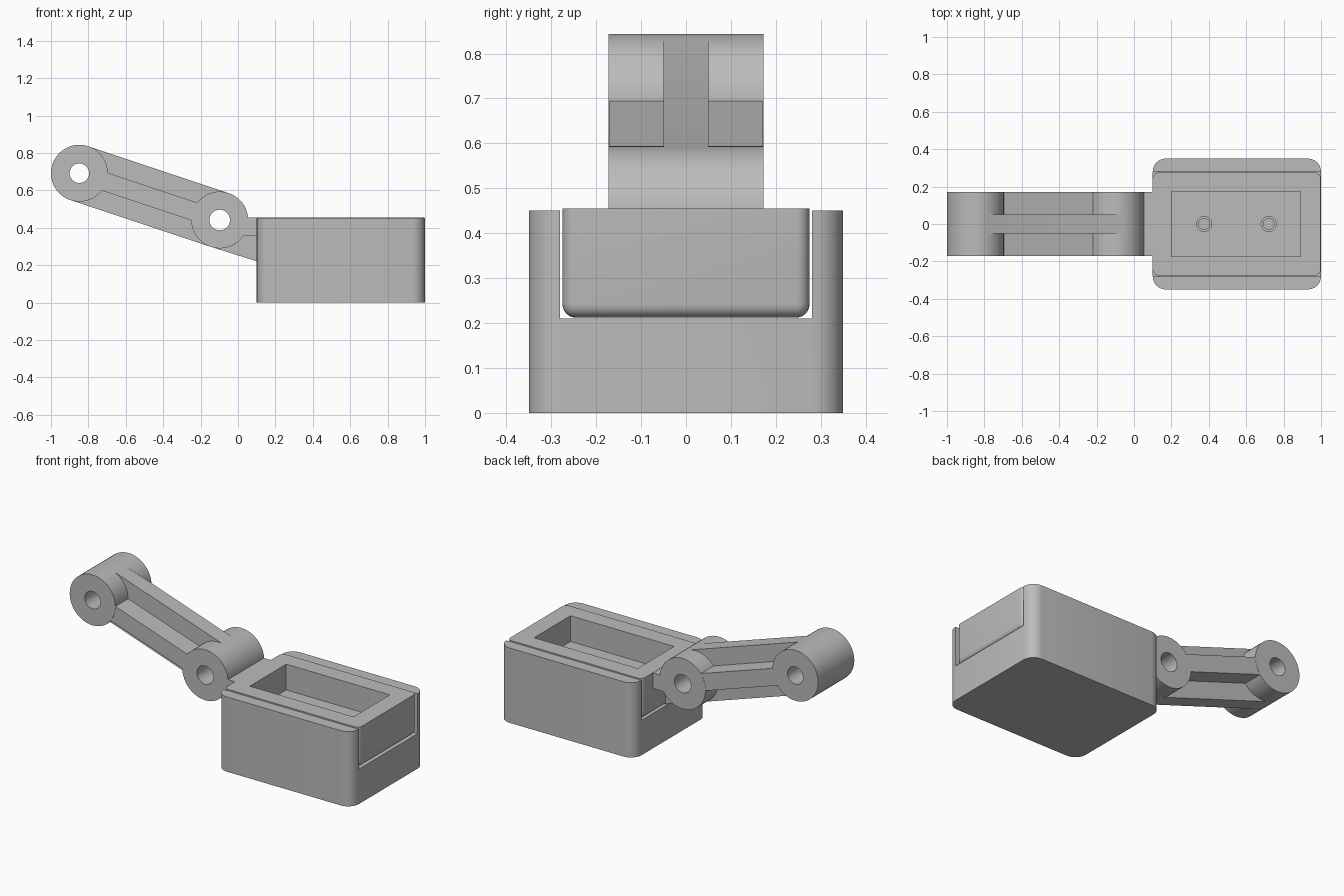
import bpy, bmesh, math
from mathutils import Vector

cube = bpy.data.objects.get("Cube")
if cube:
    bpy.data.objects.remove(cube, do_unlink=True)

grey = bpy.data.materials.new("plain_grey")
grey.use_nodes = True
grey.diffuse_color = (0.5, 0.5, 0.5, 1)
grey.node_tree.nodes["Principled BSDF"].inputs["Base Color"].default_value = (0.5, 0.5, 0.5, 1)


def finish(name, bm):
    bmesh.ops.recalc_face_normals(bm, faces=bm.faces)
    mesh = bpy.data.meshes.new(name)
    bm.to_mesh(mesh)
    bm.free()
    mesh.materials.append(grey)
    ob = bpy.data.objects.new(name, mesh)
    bpy.context.collection.objects.link(ob)
    return ob


def box(name, low, high, radius=0, rule=None):
    """Box between two corners; edges chosen by rule are rounded."""
    bm = bmesh.new()
    bmesh.ops.create_cube(bm, size=1)
    for v in bm.verts:
        v.co = [low[i] if v.co[i] < 0 else high[i] for i in range(3)]
    if radius:
        edges = [e for e in bm.edges if rule(e.verts[0].co, e.verts[1].co)]
        bmesh.ops.bevel(bm, geom=edges, offset=radius, segments=6,
                        profile=0.5, affect='EDGES')
    return finish(name, bm)


def slab(name, points, half):
    """Side profile in x and z, extruded evenly across y."""
    bm = bmesh.new()
    face = bm.faces.new([bm.verts.new((x, -half, z)) for x, z in points])
    side = bmesh.ops.extrude_face_region(bm, geom=[face])["geom"]
    bmesh.ops.translate(bm, vec=(0, 2 * half, 0),
                        verts=[g for g in side if isinstance(g, bmesh.types.BMVert)])
    return finish(name, bm)


def barrel(name, centre, r, half):
    turns = [math.tau * i / 48 for i in range(48)]
    return slab(name, [(centre.x + r * math.cos(a), centre.y + r * math.sin(a))
                       for a in turns], half)


def post(name, x, r, low, high):
    ob = barrel(name, Vector((0, 0)), r, (high - low) / 2)
    for v in ob.data.vertices:
        v.co = (x + v.co.x, v.co.z, v.co.y + (low + high) / 2)
    ob.data.flip_normals()
    return ob


def combine(target, others, operation):
    for other in others:
        mod = target.modifiers.new(operation, 'BOOLEAN')
        mod.operation, mod.solver, mod.object = operation, 'EXACT', other
        bpy.context.view_layer.objects.active = target
        bpy.ops.object.modifier_apply(modifier=mod.name)
        bpy.data.objects.remove(other, do_unlink=True)


def smooth(ob):
    bpy.ops.object.select_all(action='DESELECT')
    ob.select_set(True)
    bpy.context.view_layer.objects.active = ob
    bpy.ops.object.shade_smooth_by_angle(angle=math.radians(30))


def upright(a, b):
    return abs(a.z - b.z) > 0.01


HOLES = (0.375, 0.72)

# Outer housing with an open channel along its length
housing = box("housing", (0.1, -0.35, 0), (1, 0.35, 0.45), 0.07, upright)
cuts = [box("channel", (0, -0.28, 0.21), (1.1, 0.28, 0.6))]
cuts += [post("pilot_hole", x, 0.028, 0.1, 0.3) for x in HOLES]
combine(housing, cuts, 'DIFFERENCE')

# Insert resting in the channel, with pocket and screw holes
insert = box("insert", (0.1, -0.275, 0.212), (0.997, 0.275, 0.455), 0.03,
             lambda a, b: upright(a, b) or a.z + b.z < 0.5)
cuts = [box("pocket", (0.2, -0.173, 0.3), (0.89, 0.173, 0.6))]
cuts += [post("screw_hole", x, 0.04, 0.15, 0.35) for x in HOLES]
combine(insert, cuts, 'DIFFERENCE')

# Arm: two barrels joined by a cross-shaped beam, plus a lug to the insert
top, low = Vector((-0.848, 0.692)), Vector((-0.098, 0.442))
along = (low - top).normalized()
across = Vector((-along.y, along.x))


def beam(name, height, half):
    up = across * height
    return slab(name, [top - up, low - up, low + up, top + up], half)


arm = barrel("arm", top, 0.152, 0.172)
parts = [barrel("lower_barrel", low, 0.152, 0.172),
         beam("web", 0.151, 0.05), beam("flange", 0.05, 0.171)]
foot = low - across * 0.151
parts += [slab("lug_web", [foot, (0.11, 0.218), (0.11, 0.453), low], 0.05),
          slab("lug_flange", [(-0.08, 0.36), (0.11, 0.36), (0.11, 0.454), (-0.08, 0.454)], 0.171)]
combine(arm, parts, 'UNION')
combine(arm, [barrel("upper_bore", top, 0.052, 0.4),
              barrel("lower_bore", low, 0.055, 0.4)], 'DIFFERENCE')

for ob in (housing, insert, arm):
    smooth(ob)
